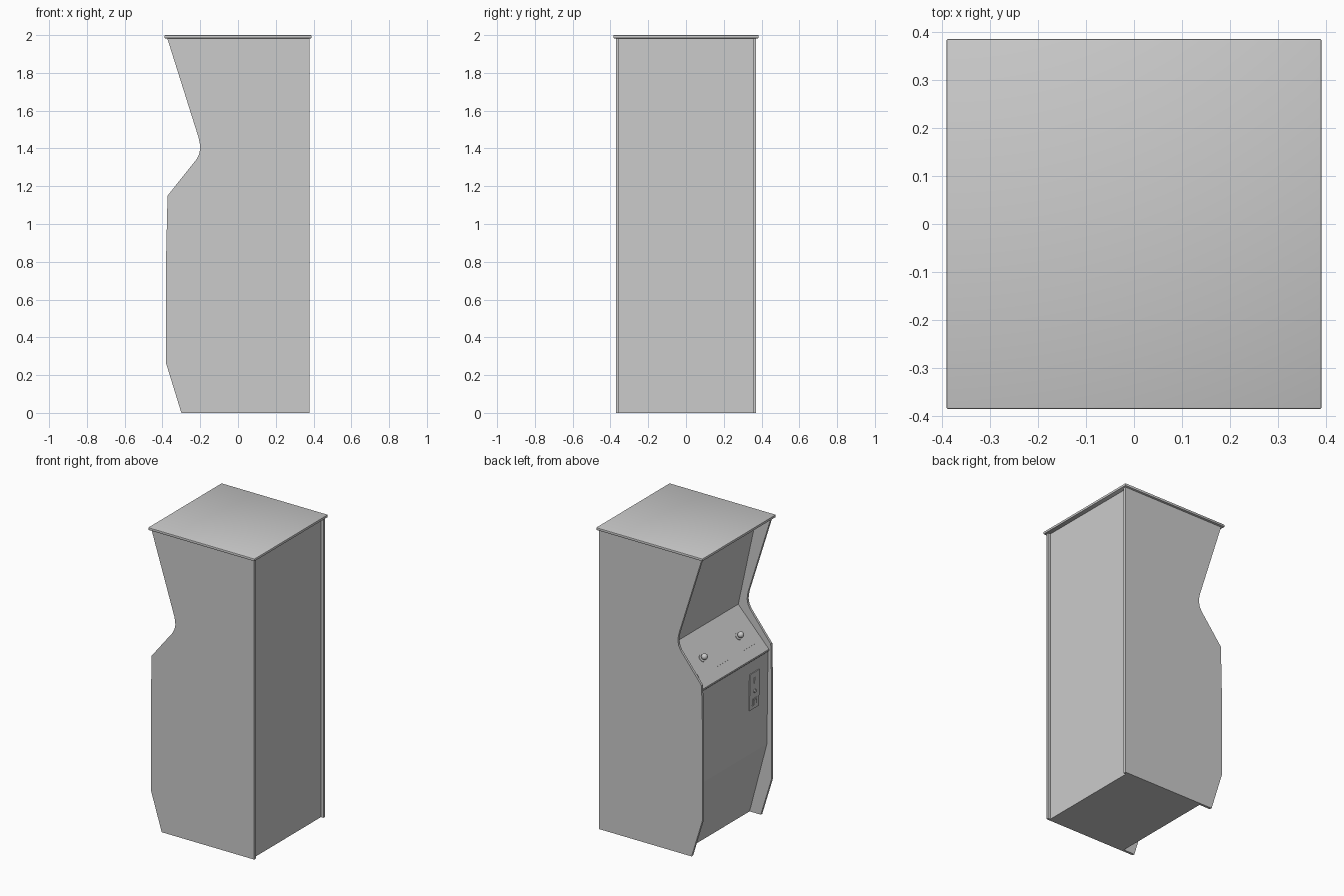
import bpy, bmesh, math
from mathutils import Matrix, Vector

if "Cube" in bpy.data.objects:
    bpy.data.objects.remove(bpy.data.objects["Cube"])


def finish(name, bm, matrix=None, smooth=False):
    if matrix:
        bm.transform(matrix)
    bmesh.ops.recalc_face_normals(bm, faces=bm.faces[:])
    me = bpy.data.meshes.new(name)
    bm.to_mesh(me)
    bm.free()
    ob = bpy.data.objects.new(name, me)
    bpy.context.collection.objects.link(ob)
    if smooth:
        bpy.ops.object.select_all(action='DESELECT')
        ob.select_set(True)
        bpy.context.view_layer.objects.active = ob
        bpy.ops.object.shade_smooth_by_angle(angle=math.radians(35))
    return ob


def prism(name, pts, depth, matrix):
    """Extrude a local XY outline along local Z."""
    bm = bmesh.new()
    face = bm.faces.new([bm.verts.new((x, y, 0)) for x, y in pts])
    geo = bmesh.ops.extrude_face_region(bm, geom=[face])['geom']
    bmesh.ops.translate(bm, vec=(0, 0, depth),
                        verts=[g for g in geo if isinstance(g, bmesh.types.BMVert)])
    return finish(name, bm, matrix)


def profile(name, pts, y0, y1):
    """Extrude an XZ outline from y0 to y1."""
    m = Matrix.Translation((0, y0, 0)) @ Matrix.Rotation(math.pi / 2, 4, 'X')
    return prism(name, pts, y0 - y1, m)


def rounded(w, h, r, n=6):
    pts = []
    for i, (sx, sy) in enumerate([(1, 1), (-1, 1), (-1, -1), (1, -1)]):
        for k in range(n + 1):
            a = math.pi / 2 * (i + k / n)
            pts.append((sx * (w / 2 - r) + r * math.cos(a),
                        sy * (h / 2 - r) + r * math.sin(a)))
    return pts


def rect(w, h):
    return [(w / 2, h / 2), (-w / 2, h / 2), (-w / 2, -h / 2), (w / 2, -h / 2)]


def panel_frame(low, high):
    """Function giving a matrix on the sloped front panel low -> high (x, z)."""
    v = Vector((high[0] - low[0], 0, high[1] - low[1])).normalized()
    u = Vector((0, -1, 0))
    n = u.cross(v)

    def at(y, t, lift=0.0):
        p = Vector((low[0] + (high[0] - low[0]) * t, y,
                    low[1] + (high[1] - low[1]) * t)) + n * lift
        m = Matrix((u, v, n)).transposed().to_4x4()
        m.translation = p
        return m
    return at


def disc(name, r, h, matrix, segments=24):
    bm = bmesh.new()
    bmesh.ops.create_cone(bm, cap_ends=True, segments=segments, radius1=r, radius2=r, depth=h)
    bmesh.ops.translate(bm, vec=(0, 0, h / 2), verts=bm.verts[:])
    return finish(name, bm, matrix, True)


# Side panels
side = [(-0.30, 0), (0.378, 0), (0.378, 1.985), (-0.375, 1.985), (-0.208, 1.455),
        (-0.202, 1.425), (-0.20, 1.40), (-0.206, 1.37), (-0.22, 1.342),
        (-0.373, 1.15), (-0.38, 0.85), (-0.38, 0.26)]
for label, s in (("left", 1), ("right", -1)):
    profile(label + "_side_panel", side, *sorted((s * 0.354, s * 0.37)))

# Body set back between the panels
toe, knee, ledge = (-0.218, 0), (-0.345, 0.48), (-0.353, 1.095)
lip, crease, brow = (-0.36, 1.112), (-0.135, 1.35), (-0.273, 1.985)
body = profile("cabinet_body", [toe, (0.36, 0), (0.36, 1.985), brow, crease, lip,
                                (-0.36, 1.102), ledge, knee], -0.354, 0.354)

# Screen recess cut into the upper face, with the glass at its floor
screen = panel_frame(crease, brow)
cutter = prism("screen_cutter", rounded(0.52, 0.53, 0.05), 0.06, screen(0, 0.53, -0.025))
cutter.hide_render = True
mod = body.modifiers.new("screen_recess", 'BOOLEAN')
mod.object = cutter
mod.solver = 'EXACT'
bpy.context.view_layer.objects.active = body
bpy.ops.object.modifier_apply(modifier=mod.name)
bpy.data.objects.remove(cutter)
prism("screen_glass", rounded(0.49, 0.50, 0.045), 0.004, screen(0, 0.53, -0.025))

# Control plate and two joysticks
desk = panel_frame(lip, crease)
prism("control_plate", rect(0.62, 0.185), 0.003, desk(0, 0.5))
for label, y in (("left", 0.19), ("right", -0.19)):
    disc(label + "_joystick_washer", 0.024, 0.006, desk(y, 0.49))
    disc(label + "_joystick_stick", 0.009, 0.025, desk(y, 0.49), 12)
    bm = bmesh.new()
    bmesh.ops.create_uvsphere(bm, u_segments=20, v_segments=12, radius=0.02)
    finish(label + "_joystick_ball", bm, desk(y, 0.49, 0.026), True)

# Coin door with slot, button and return flap
front = panel_frame(knee, ledge)


def door_at(z, lift=0.0):
    return front(-0.21, (z - knee[1]) / (ledge[1] - knee[1]), lift)


prism("coin_door", rect(0.10, 0.24), 0.005, door_at(0.895))
prism("coin_slot", rect(0.01, 0.04), 0.004, door_at(0.96, 0.005))
disc("coin_button", 0.012, 0.007, door_at(0.89, 0.005), 16)
prism("coin_return", rect(0.045, 0.045), 0.004, door_at(0.82, 0.005))
prism("coin_return_flap", rect(0.03, 0.03), 0.003, door_at(0.82, 0.009))

# Top lid with softened edges
bm = bmesh.new()
bmesh.ops.create_cube(bm, size=1)
bm.transform(Matrix.Translation((0, 0, 1.9915)) @ Matrix.Diagonal((0.78, 0.77, 0.017, 1)))
bmesh.ops.bevel(bm, geom=bm.edges[:], offset=0.004, segments=2, profile=0.5, affect='EDGES')
finish("top_lid", bm, None, True)
